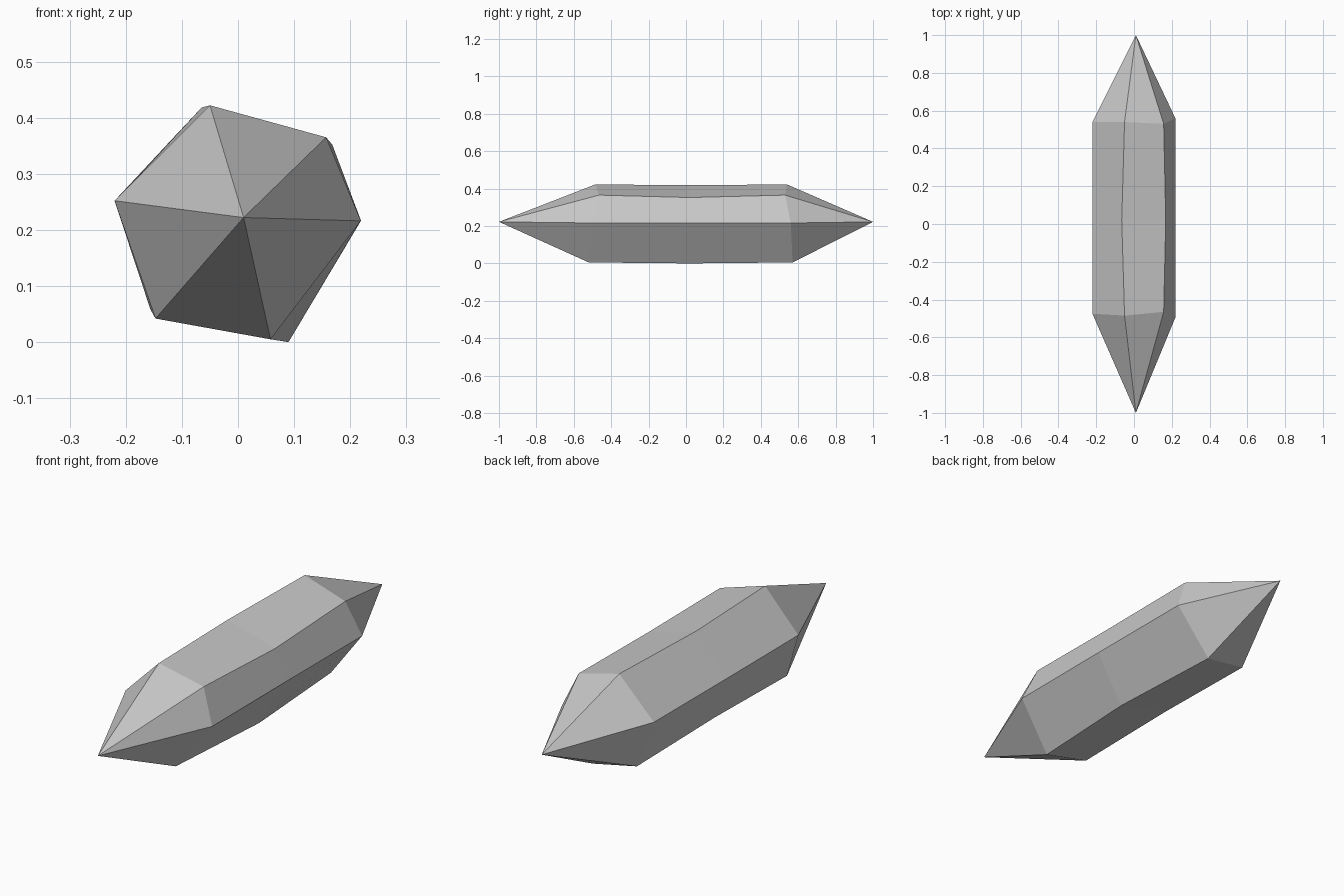
import bpy, bmesh

cube = bpy.data.objects.get("Cube")
if cube:
    bpy.data.objects.remove(cube, do_unlink=True)

# Single grey stone colour
stone = bpy.data.materials.new("grey crystal")
stone.use_nodes = True
colour = (0.58, 0.58, 0.58, 1)
stone.diffuse_color = colour
stone.node_tree.nodes["Principled BSDF"].inputs["Base Color"].default_value = colour

# Irregular hexagonal sections (x, z) at the shoulders and the waist
SHOULDER = [(-0.05, 0.422), (-0.22, 0.252), (-0.147, 0.042),
            (0.058, 0.005), (0.219, 0.216), (0.157, 0.365)]
WAIST = [(-0.065, 0.418), (-0.219, 0.25), (-0.156, 0.058),
         (0.09, 0.0), (0.219, 0.217), (0.168, 0.352)]
# Uneven depth of each shoulder corner
FRONT_Y = [-0.485, -0.475, -0.50, -0.52, -0.495, -0.465]
BACK_Y = [0.54, 0.54, 0.555, 0.57, 0.56, 0.53]
TIP = (0.01, 0.222)

bm = bmesh.new()


def ring(section, depths):
    return [bm.verts.new((x, y, z)) for (x, z), y in zip(section, depths)]


rings = [ring(SHOULDER, FRONT_Y), ring(WAIST, [0.02] * 6), ring(SHOULDER, BACK_Y)]

# Long faceted body
for a, b in zip(rings, rings[1:]):
    for i in range(6):
        j = (i + 1) % 6
        bm.faces.new((a[i], a[j], b[j], b[i]))

# Pointed ends
for end, y in ((rings[0], -1), (rings[-1], 1)):
    apex = bm.verts.new((TIP[0], y, TIP[1]))
    for i in range(6):
        bm.faces.new((end[i], end[(i + 1) % 6], apex))

bmesh.ops.recalc_face_normals(bm, faces=bm.faces)
mesh = bpy.data.meshes.new("crystal")
bm.to_mesh(mesh)
bm.free()
mesh.materials.append(stone)
crystal = bpy.data.objects.new("crystal", mesh)
bpy.context.collection.objects.link(crystal)
